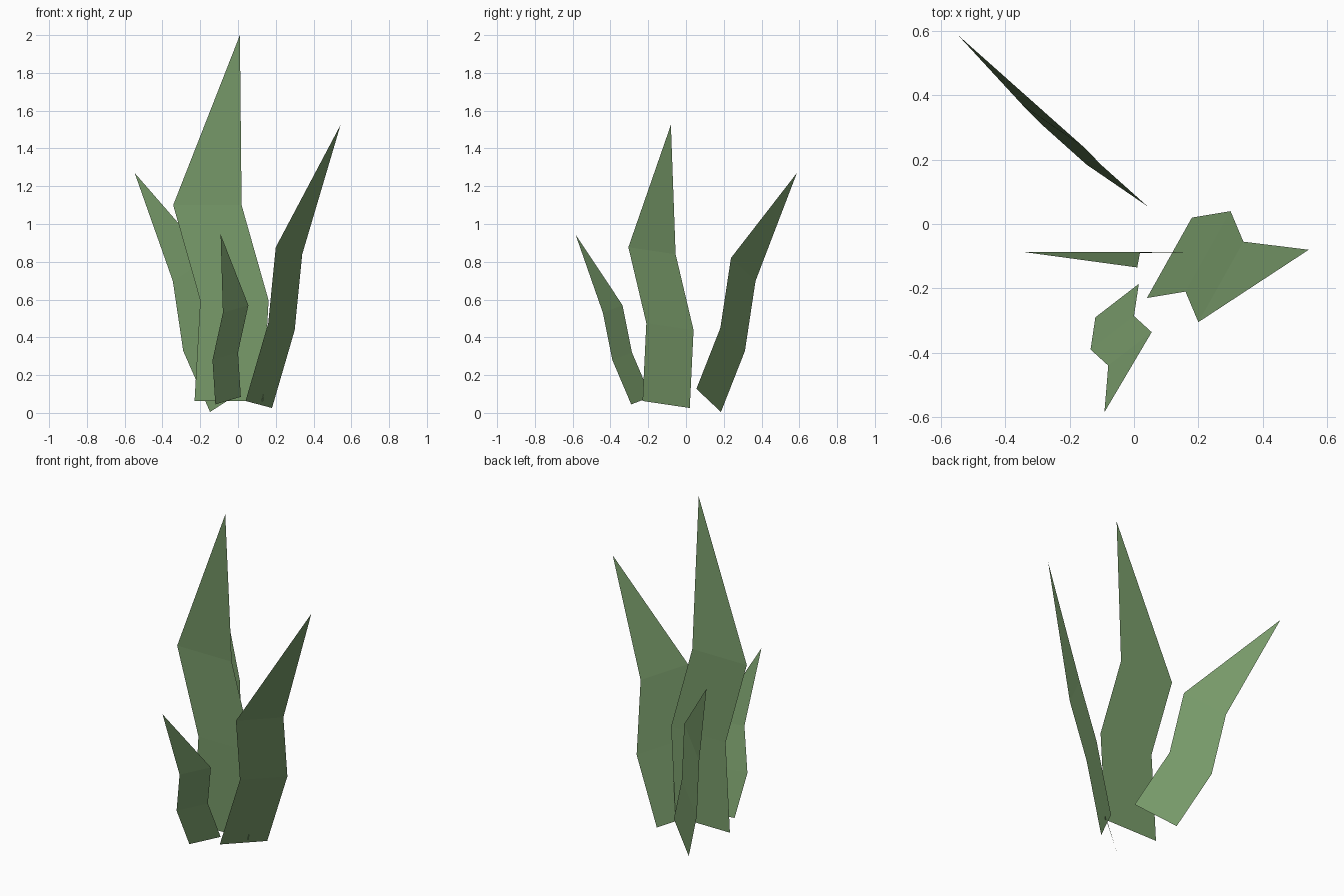
import bpy
from mathutils import Vector

if "Cube" in bpy.data.objects:
    bpy.data.objects.remove(bpy.data.objects["Cube"])

green = bpy.data.materials.new("leaf_green")
green.diffuse_color = (0.19, 0.33, 0.145, 1)
green.use_nodes = True
green.node_tree.nodes["Principled BSDF"].inputs["Base Color"].default_value = green.diffuse_color


def blade(name, spine, width, tip):
    """Flat leaf: one edge swept by a constant width vector, ending in a point."""
    verts = []
    for p in spine:
        verts += [Vector(p), Vector(p) + Vector(width)]
    verts.append(Vector(tip))
    faces = [(2 * i, 2 * i + 1, 2 * i + 3, 2 * i + 2) for i in range(len(spine) - 1)]
    n = len(verts)
    faces.append((n - 3, n - 2, n - 1))
    mesh = bpy.data.meshes.new(name)
    mesh.from_pydata(verts, [], faces)
    mesh.materials.append(green)
    obj = bpy.data.objects.new(name, mesh)
    bpy.context.collection.objects.link(obj)
    return obj


# Tall centre leaf
blade("centre_leaf",
      [(-0.23, -0.088, 0.063), (-0.20, -0.09, 0.595), (-0.343, -0.087, 1.10)],
      (0.362, 0, 0), (0.01, -0.135, 2.0))

# Leaf leaning to the right
blade("right_leaf",
      [(0.04, -0.23, 0.063), (0.16, -0.21, 0.475), (0.20, -0.305, 0.877)],
      (0.14, 0.25, -0.037), (0.543, -0.08, 1.525))

# Leaf leaning to the back left
blade("back_leaf",
      [(0.042, 0.055, 0.127), (-0.10, 0.182, 0.45), (-0.155, 0.238, 0.82)],
      (-0.19, 0.13, -0.122), (-0.547, 0.587, 1.27))

# Small leaf leaning to the front
blade("front_leaf",
      [(-0.12, -0.29, 0.045), (-0.135, -0.39, 0.28), (-0.08, -0.44, 0.53)],
      (0.135, 0.104, 0.04), (-0.092, -0.585, 0.945))
